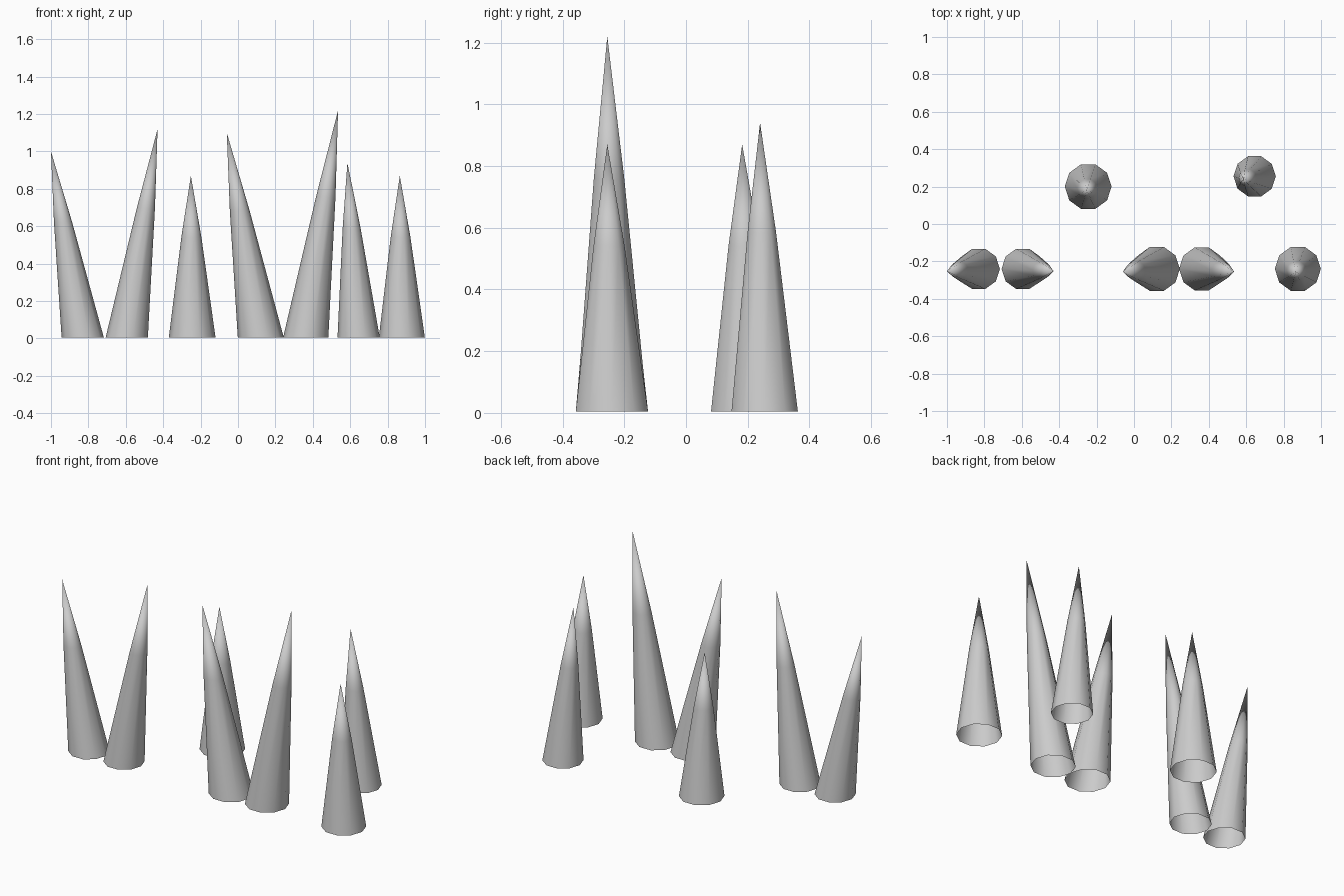
import bpy, bmesh
from math import cos, sin, tau

if "Cube" in bpy.data.objects:
    bpy.data.objects.remove(bpy.data.objects["Cube"])

SIDES = 10

def spike(name, base, radius, tip):
    """Leaning open-bottomed spike that bulges slightly below its tip."""
    bm = bmesh.new()
    rings = []
    for t, scale in ((0, 1), (0.62, 0.43)):
        cx = base[0] + (tip[0] - base[0]) * t
        cy = base[1] + (tip[1] - base[1]) * t
        z = 0.004 + (tip[2] - 0.004) * t
        rings.append([bm.verts.new((cx + radius * scale * cos(tau * i / SIDES),
                                    cy + radius * scale * sin(tau * i / SIDES), z))
                      for i in range(SIDES)])
    apex = bm.verts.new(tip)
    low, mid = rings
    for i in range(SIDES):
        j = (i + 1) % SIDES
        bm.faces.new((low[i], low[j], mid[j], mid[i]))
        bm.faces.new((mid[i], mid[j], apex))
    for f in bm.faces:
        f.smooth = True
    mesh = bpy.data.meshes.new(name)
    bm.to_mesh(mesh)
    bm.free()
    bpy.context.collection.objects.link(bpy.data.objects.new(name, mesh))

# Front row: two splayed pairs and one upright spike
spike("left_pair_spike_a", (-0.83, -0.24), 0.113, (-1.0, -0.252, 1.0))
spike("left_pair_spike_b", (-0.595, -0.24), 0.113, (-0.43, -0.252, 1.12))
spike("middle_pair_spike_a", (0.122, -0.24), 0.123, (-0.06, -0.255, 1.10))
spike("middle_pair_spike_b", (0.362, -0.24), 0.121, (0.535, -0.255, 1.22))
spike("right_spike", (0.876, -0.24), 0.123, (0.865, -0.255, 0.87))

# Back row: two single spikes
spike("back_left_spike", (-0.245, 0.20), 0.125, (-0.252, 0.182, 0.87))
spike("back_right_spike", (0.645, 0.255), 0.113, (0.585, 0.24, 0.94))
